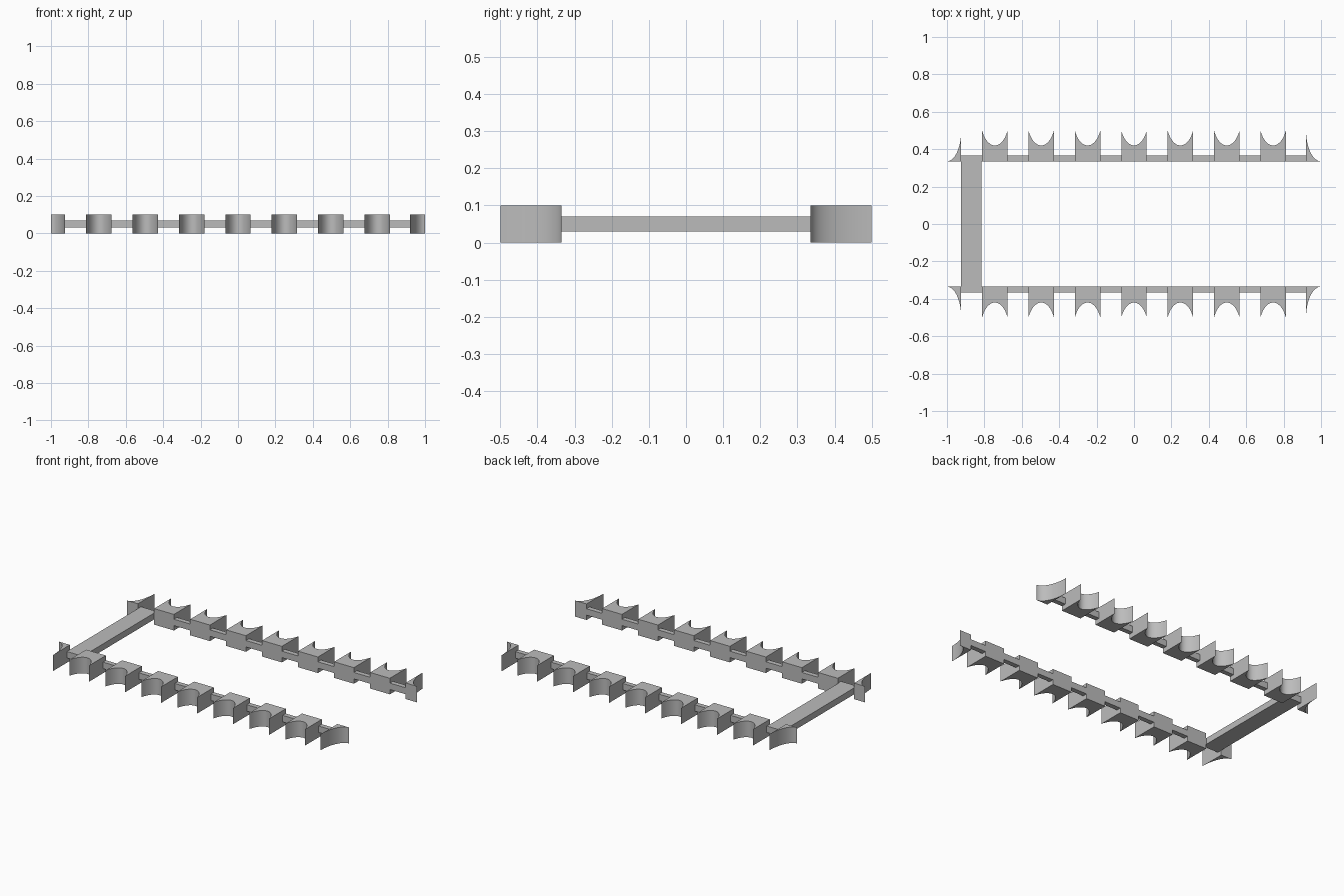
import bpy, bmesh, math

if "Cube" in bpy.data.objects:
    bpy.data.objects.remove(bpy.data.objects["Cube"])

grey = bpy.data.materials.new("light_grey")
grey.diffuse_color = (0.5, 0.5, 0.5, 1)
grey.use_nodes = True
grey.node_tree.nodes["Principled BSDF"].inputs["Base Color"].default_value = grey.diffuse_color

INNER, OUTER, TIP = 0.335, 0.365, 0.5   # y of rail faces and scallop tips
H = 0.1                                 # block height
LEFT, RIGHT = -0.924, 0.92              # rail ends


def prism(name, outline, z0, z1):
    """Extrude an xy outline from z0 to z1."""
    bm = bmesh.new()
    face = bm.faces.new([bm.verts.new((x, y, z0)) for x, y in outline])
    new = bmesh.ops.extrude_face_region(bm, geom=[face])["geom"]
    bmesh.ops.translate(bm, vec=(0, 0, z1 - z0),
                        verts=[v for v in new if isinstance(v, bmesh.types.BMVert)])
    bmesh.ops.recalc_face_normals(bm, faces=bm.faces)
    me = bpy.data.meshes.new(name)
    bm.to_mesh(me)
    bm.free()
    me.materials.append(grey)
    ob = bpy.data.objects.new(name, me)
    bpy.context.collection.objects.link(ob)
    bpy.ops.object.select_all(action='DESELECT')
    ob.select_set(True)
    bpy.context.view_layer.objects.active = ob
    bpy.ops.object.shade_smooth_by_angle(angle=math.radians(30))
    return ob


def box(name, x0, x1, y0, y1, z0, z1):
    return prism(name, [(x0, y0), (x1, y0), (x1, y1), (x0, y1)], z0, z1)


def scallop(cx, s):
    """Block whose outer side is hollowed by an elliptic arc."""
    hw, k, n = 0.068, 0.9, 24
    depth = 0.08
    b = depth / (1 - math.sqrt(1 - k * k))
    t = math.asin(k)
    pts = [(cx - hw, s * INNER), (cx + hw, s * INNER)]
    for i in range(n + 1):
        a = t - 2 * t * i / n
        pts.append((cx + hw / k * math.sin(a),
                    s * (TIP - depth + b * (1 - math.cos(a)))))
    return pts


def horn(x_wall, x_tip, s):
    """Quarter-ellipse end piece, pointed along both the rail and outward."""
    n = 16
    pts = [(x_wall, s * INNER)]
    for i in range(n + 1):
        a = math.pi / 2 * i / n
        pts.append((x_tip + (x_wall - x_tip) * math.sin(a),
                    s * (TIP - (TIP - INNER) * math.cos(a))))
    return pts


# Two mirrored toothed sides
for side, s in (("front", -1), ("back", 1)):
    y0, y1 = sorted((s * INNER, s * OUTER))
    box(side + "_rail", LEFT, RIGHT, y0, y1, 0.03, 0.07)
    for i in range(7):
        prism(f"{side}_scalloped_block_{i + 1}", scallop(-0.744 + 0.248 * i, s), 0, H)
    prism(side + "_left_end_horn", horn(LEFT, -1, s), 0, H)
    prism(side + "_right_end_horn", horn(RIGHT, 1, s), 0, H)

# Bar joining the sides at the left end
box("cross_bar", LEFT, -0.815, -INNER, INNER, 0.03, 0.07)
